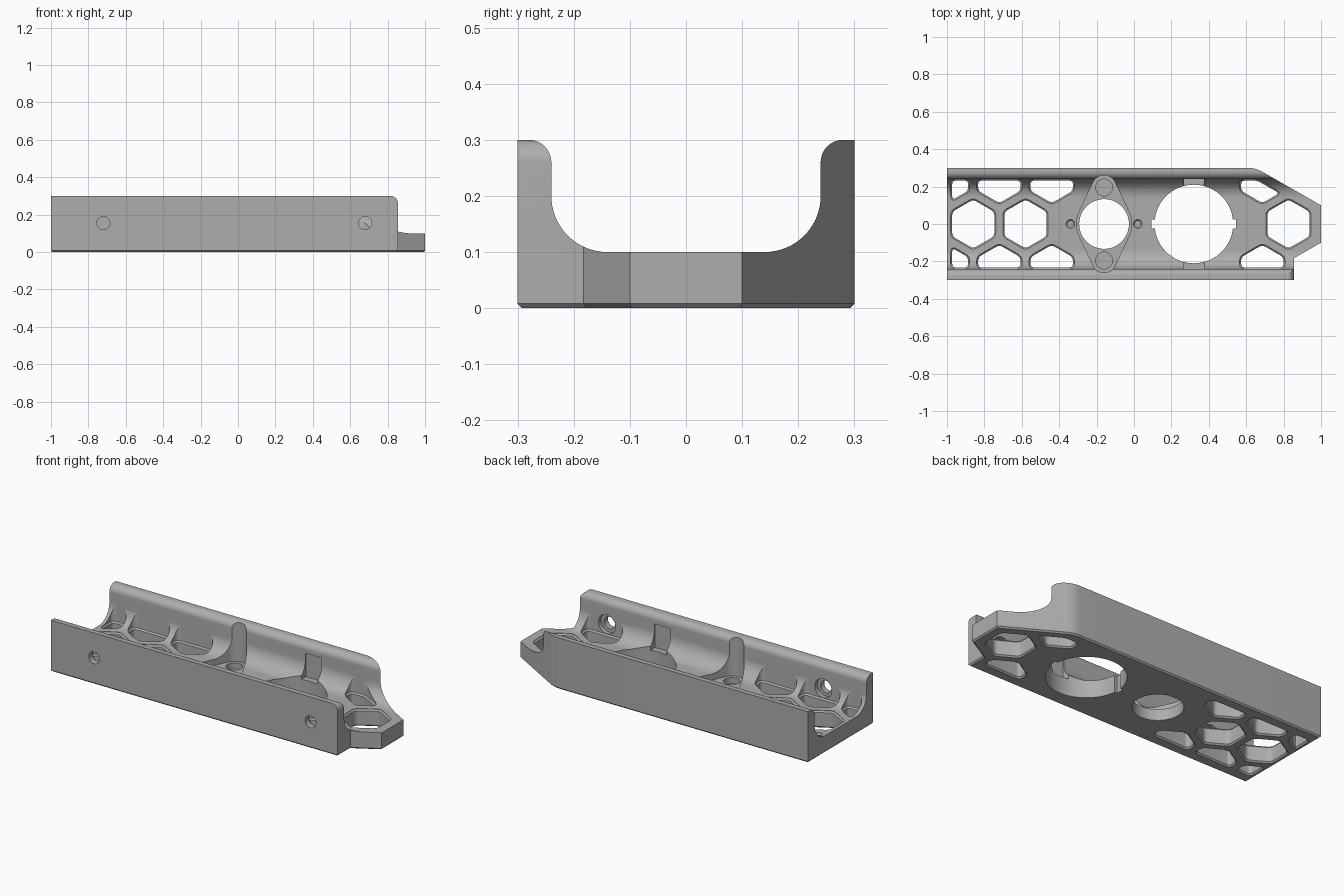
import bpy, bmesh, math
from mathutils import Vector

if "Cube" in bpy.data.objects:
    bpy.data.objects.remove(bpy.data.objects["Cube"], do_unlink=True)

grey = bpy.data.materials.new("plain grey")
grey.use_nodes = True
grey.diffuse_color = (0.42, 0.42, 0.42, 1)
grey.node_tree.nodes["Principled BSDF"].inputs["Base Color"].default_value = grey.diffuse_color


# ---- 2D outline helpers ----
def arc(cx, cy, r, start, end, n=10):
    angles = [math.radians(start + (end - start) * i / n) for i in range(n + 1)]
    return [(cx + r * math.cos(a), cy + r * math.sin(a)) for a in angles]


def circle(cx, cy, r, n=48):
    return arc(cx, cy, r, 0, 360, n)[:-1]


def rect(x0, x1, y0, y1):
    return [(x0, y0), (x1, y0), (x1, y1), (x0, y1)]


def offset(pts, d):
    """Grow a counter-clockwise outline by d."""
    out = []
    for i, p in enumerate(pts):
        a, p, b = Vector(pts[i - 1]), Vector(p), Vector(pts[(i + 1) % len(pts)])
        e, f = (p - a).normalized(), (b - p).normalized()
        m, n = Vector((e.y, -e.x)), Vector((f.y, -f.x))
        out.append(p + (m + n) * (d / (1 + m.dot(n))))
    return out


def clip(pts, nx, ny, limit):
    """Keep the part of a convex outline where nx*x + ny*y <= limit."""
    out = []
    for i, q in enumerate(pts):
        p = pts[i - 1]
        dp, dq = (nx * v[0] + ny * v[1] - limit for v in (p, q))
        if dp * dq < 0:
            out.append(Vector(p).lerp(Vector(q), dp / (dp - dq)))
        if dq <= 0:
            out.append(q)
    return out


def rounded(pts, r, n=4):
    out = []
    for i, p in enumerate(pts):
        a, p, b = Vector(pts[i - 1]), Vector(p), Vector(pts[(i + 1) % len(pts)])
        s = p + (a - p).normalized() * min(r, 0.4 * (a - p).length)
        e = p + (b - p).normalized() * min(r, 0.4 * (b - p).length)
        out += [s.lerp(p, k / n).lerp(p.lerp(e, k / n), k / n) for k in range(n + 1)]
    return out


# ---- solid helpers ----
def loft(name, layers, axis="z"):
    """Stack (height, outline) layers along an axis and cap both ends."""
    place = {"x": lambda u, v, h: (h, u, v),
             "y": lambda u, v, h: (u, h, v),
             "z": lambda u, v, h: (u, v, h)}[axis]
    bm = bmesh.new()
    rings = [[bm.verts.new(place(p[0], p[1], h)) for p in pts] for h, pts in layers]
    for low, high in zip(rings, rings[1:]):
        for i in range(len(low)):
            bm.faces.new((low[i - 1], low[i], high[i], high[i - 1]))
    bm.faces.new(rings[0])
    bm.faces.new(rings[-1])
    bmesh.ops.recalc_face_normals(bm, faces=bm.faces)
    mesh = bpy.data.meshes.new(name)
    bm.to_mesh(mesh)
    bm.free()
    mesh.materials.append(grey)
    obj = bpy.data.objects.new(name, mesh)
    bpy.context.collection.objects.link(obj)
    return obj


def combine(target, tool, operation="DIFFERENCE"):
    tool.hide_render = True
    mod = target.modifiers.new("cut", "BOOLEAN")
    mod.operation, mod.solver, mod.object = operation, "EXACT", tool
    bpy.context.view_layer.objects.active = target
    bpy.ops.object.modifier_apply(modifier=mod.name)
    bpy.data.objects.remove(tool, do_unlink=True)


def cut(pts, low, high, axis="z"):
    combine(tray, loft("cutter", [(low, pts), (high, pts)], axis))


# Tray body: pointed plan with a chamfered underside
plan = [(-1, -0.3), (0.855, -0.3), (0.855, -0.183), (1, -0.1), (1, 0.1)]
plan += rounded([(1, 0.1), (0.65, 0.3), (-1, 0.3)], 0.04)[5:10] + [(-1, 0.3)]
tray = loft("channel_tray", [(0, offset(plan, -0.008)), (0.008, plan), (0.4, plan)])

# U-shaped cross-section with rounded wall tops and coved corners
half = [(0.35, -0.1), (0.35, 0.3)] + arc(0.28, 0.26, 0.04, 90, 180) + arc(0.14, 0.2, 0.1, 0, -90, 16)
section = half + [(-y, z) for y, z in reversed(half)]
combine(tray, loft("section", [(-1.2, section), (1.2, section)], "x"), "INTERSECT")

# Rounded upper corner of the front wall
cut([(0.9, 0.26)] + arc(0.815, 0.26, 0.04, 0, 90) + [(0.815, 0.4), (0.9, 0.4)], -0.4, -0.2, "y")

# Honeycomb openings, clipped to the floor area, with chamfered rims
pitch, apothem = 0.28, 0.113
row = pitch * math.sqrt(3) / 2
cells = [(-0.86, 0), (-0.58, 0), (0.826, 0)]
cells += [(x, s * row) for x in (-1, -0.72, -0.44, 0.686) for s in (1, -1)]
for cx, cy in cells:
    cell = arc(cx, cy, apothem / math.cos(math.pi / 6), 30, 330, 5)
    for plane in ((0, 1, 0.232), (0, -1, 0.232), (-1, 0, 0.972), (0.496, 0.868, 0.528)):
        cell = clip(cell, *plane)
    cell = rounded(cell, 0.02)
    combine(tray, loft("cell", [(h, offset(cell, d)) for h, d in (
        (-0.01, 0.018), (0.008, 0), (0.09, 0), (0.098, 0.008), (0.4, 0.008))]))

# Large round opening with side keys and shallow wall slots
cut(circle(0.32, 0, 0.21, 72), -0.1, 0.5)
cut(rect(0.094, 0.546, -0.024, 0.024), -0.1, 0.5)
for s in (1, -1):
    cut(rect(0.268, 0.373, min(s * 0.15, s * 0.246), max(s * 0.15, s * 0.246)), 0.1, 0.24)

# Two-lobed flange pocket around the smaller opening
mid, lobe, waist_r, lobe_r = -0.16, 0.195, 0.148, 0.065
flange = []
for i in range(72):
    a = math.radians(i * 5 + 2.5)
    on_lobe = abs(math.sin(a)) > (waist_r - lobe_r) / lobe
    r = lobe_r if on_lobe else waist_r
    cy = math.copysign(lobe, math.sin(a)) if on_lobe else 0
    flange.append((mid + r * math.cos(a), cy + r * math.sin(a)))
cut(flange, 0.065, 0.5)
cut(circle(mid, 0, 0.133), -0.1, 0.5)
for s in (1, -1):
    # Blind lobe holes and the small chamfered pilot holes
    cut(circle(mid, s * lobe, 0.045, 32), 0.03, 0.3)
    pilot = [(h, circle(mid + s * 0.18, 0, r, 24)) for h, r in ((0.03, 0.016), (0.092, 0.016), (0.11, 0.034))]
    combine(tray, loft("pilot", pilot))

# Counterbored screw holes through the front wall
for x in (-0.72, 0.68):
    cut(circle(x, 0.155, 0.035, 32), -0.4, -0.1, "y")
    cut(circle(x, 0.155, 0.055, 32), -0.265, -0.1, "y")

# Smooth curved surfaces while keeping machined edges crisp
bpy.ops.object.select_all(action="DESELECT")
tray.select_set(True)
bpy.context.view_layer.objects.active = tray
bpy.ops.object.shade_smooth_by_angle(angle=math.radians(30))
